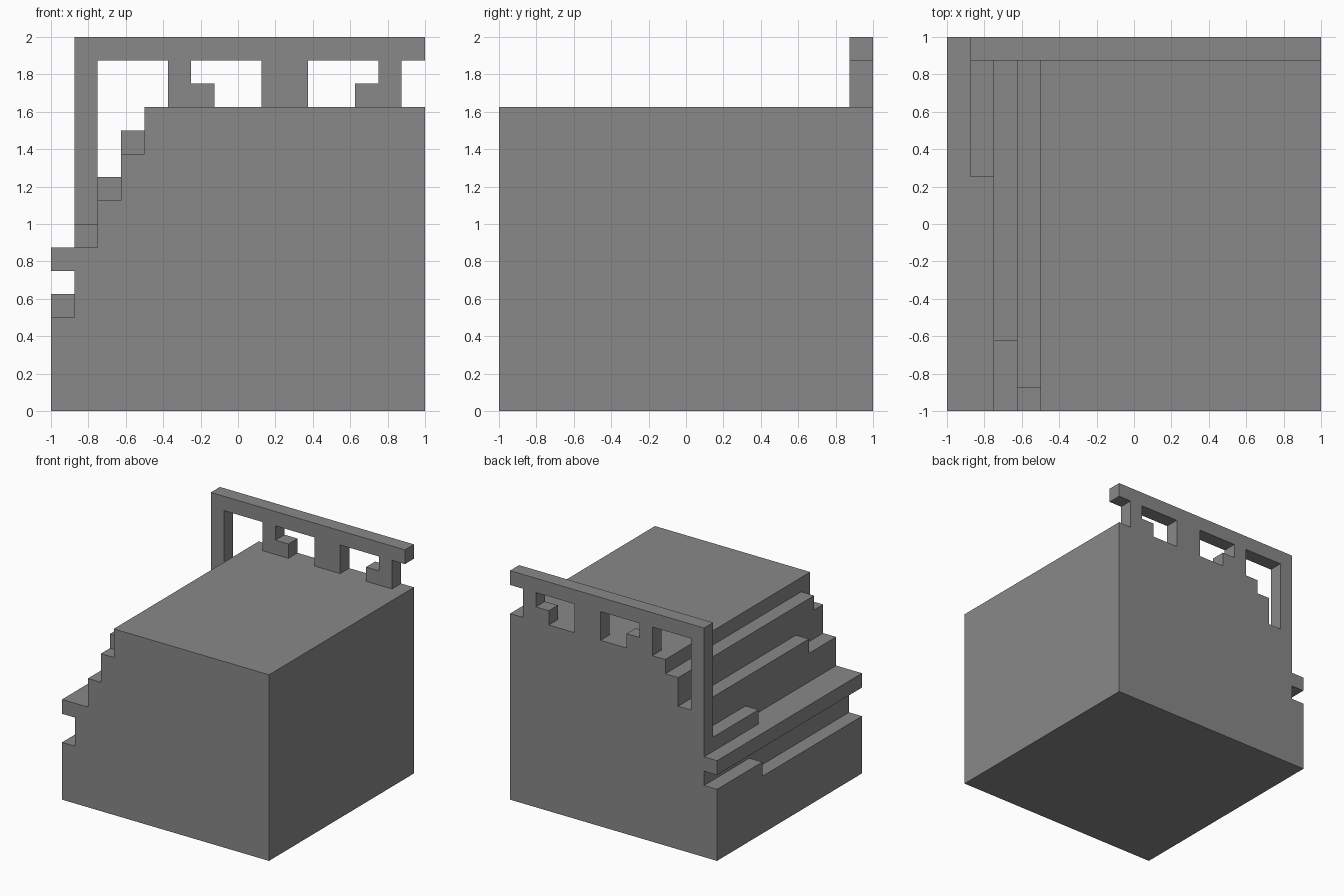
import bpy
import bmesh

UNIT = 1 / 8  # size of one block

cube = bpy.data.objects.get("Cube")
if cube:
    bpy.data.objects.remove(cube, do_unlink=True)

stone = bpy.data.materials.new("stone_grey")
stone.use_nodes = True
GREY = (0.25, 0.25, 0.25, 1)
stone.diffuse_color = GREY
stone.node_tree.nodes["Principled BSDF"].inputs["Base Color"].default_value = GREY


def extrude_profile(name, outline, y_front, y_back):
    """Extrude an (x, z) outline, given in blocks, from y_front to y_back."""
    bm = bmesh.new()
    verts = [bm.verts.new((x * UNIT, y_front * UNIT, z * UNIT)) for x, z in outline]
    face = bm.faces.new(verts)
    grown = bmesh.ops.extrude_face_region(bm, geom=[face])["geom"]
    bmesh.ops.translate(
        bm,
        vec=(0, (y_back - y_front) * UNIT, 0),
        verts=[v for v in grown if isinstance(v, bmesh.types.BMVert)],
    )
    bmesh.ops.recalc_face_normals(bm, faces=bm.faces)
    mesh = bpy.data.meshes.new(name)
    bm.to_mesh(mesh)
    bm.free()
    mesh.materials.append(stone)
    obj = bpy.data.objects.new(name, mesh)
    bpy.context.collection.objects.link(obj)
    return obj


# Main block with a stepped slope and a groove on one side
extrude_profile("stepped_body", [
    (8, 0), (8, 13), (-4, 13), (-4, 11), (-5, 11), (-5, 9), (-6, 9),
    (-6, 7), (-8, 7), (-8, 6), (-7, 6), (-7, 4), (-8, 4), (-8, 0),
], -8, 8)

# One-block ledges lying on the steps: left edge, base height, front, back
for name, x, z, front, back in (
    ("groove_ledge", -8, 4, 3, 8),
    ("lower_ledge", -7, 7, 2, 7),
    ("middle_ledge", -6, 9, -5, 8),
    ("upper_ledge", -5, 11, -7, 8),
):
    extrude_profile(name, [(x, z), (x + 1, z), (x + 1, z + 1), (x, z + 1)], front, back)

# Railing along the back: top bar, tall end post, wide post and two hooked posts
extrude_profile("back_railing", [
    (-7, 16), (8, 16), (8, 15), (7, 15),
    (7, 13), (5, 13), (5, 14), (6, 14), (6, 15),
    (3, 15), (3, 13), (1, 13), (1, 15),
    (-2, 15), (-2, 14), (-1, 14), (-1, 13), (-3, 13), (-3, 15),
    (-6, 15), (-6, 7), (-7, 7),
], 7, 8)
